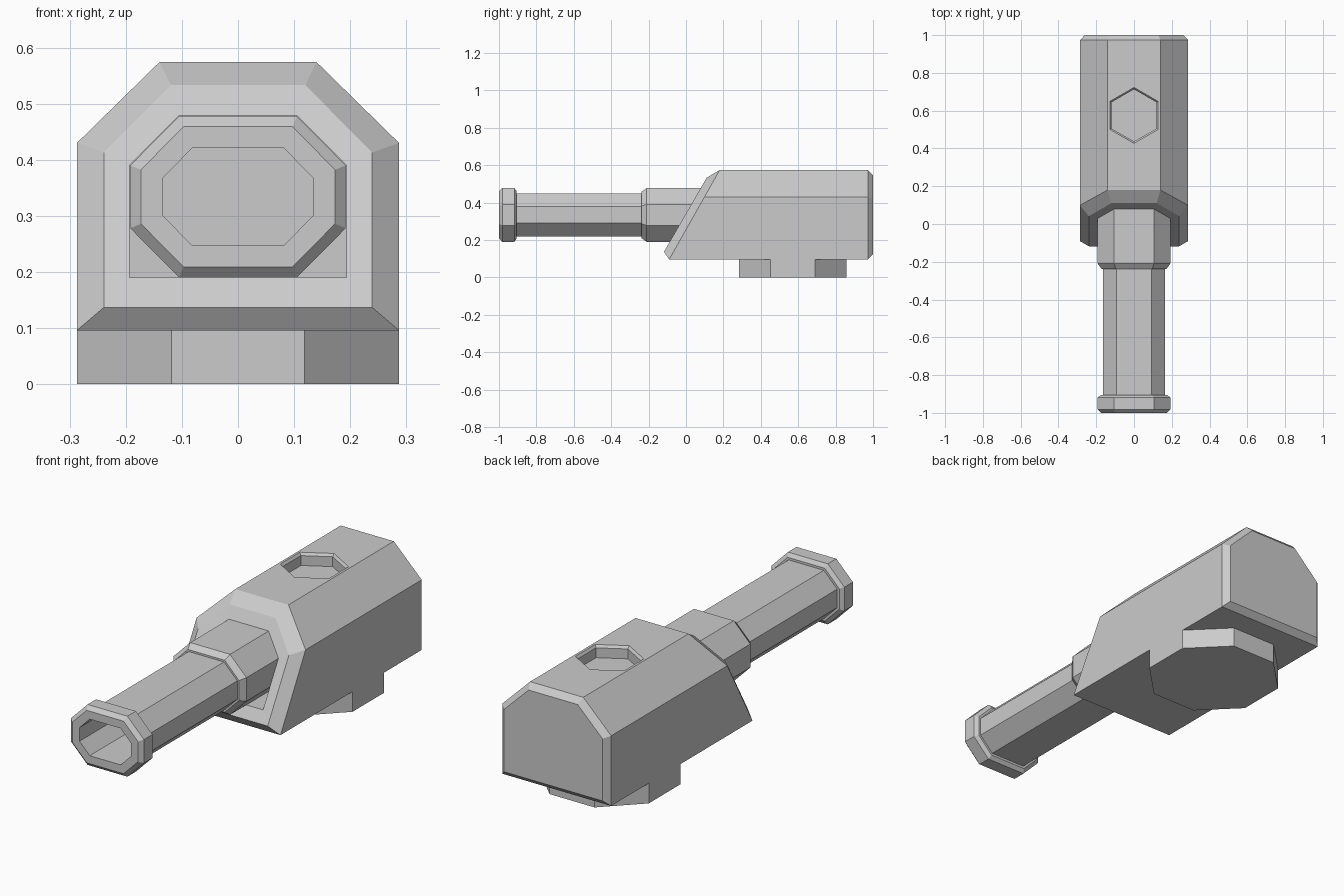
import bpy, bmesh, math
from mathutils import Vector

if "Cube" in bpy.data.objects:
    bpy.data.objects.remove(bpy.data.objects["Cube"])


def loft(name, rings):
    """Skin closed rings of equal length together and cap both ends."""
    bm = bmesh.new()
    loops = [[bm.verts.new(p) for p in ring] for ring in rings]
    for a, b in zip(loops, loops[1:]):
        n = len(a)
        for i in range(n):
            j = (i + 1) % n
            bm.faces.new((a[i], a[j], b[j], b[i]))
    bm.faces.new(loops[0])
    bm.faces.new(loops[-1])
    bmesh.ops.recalc_face_normals(bm, faces=bm.faces)
    mesh = bpy.data.meshes.new(name)
    bm.to_mesh(mesh)
    bm.free()
    obj = bpy.data.objects.new(name, mesh)
    bpy.context.collection.objects.link(obj)
    return obj


def hull_ring(w, t, z0, zc, z1, y, slope=0.0):
    """Box section with chamfered top; y is taken at z0 and leans by slope."""
    pts = [(w, z0), (w, zc), (t, z1), (-t, z1), (-w, zc), (-w, z0)]
    return [(x, y + slope * (z - z0), z) for x, z in pts]


def barrel_ring(d, y):
    """Wide octagon section, offset inward by d."""
    a, b = 0.192 - d, 0.144 - d
    k = d * math.tan(math.pi / 8)
    fx, fz = 0.105 - k, 0.056 - k
    pts = [(a, -fz), (a, fz), (fx, b), (-fx, b), (-a, fz), (-a, -fz), (-fx, -b), (fx, -b)]
    return [(x, y, 0.334 + z) for x, z in pts]


def disc_ring(n, r, y, z, turn):
    return [(r * math.cos(turn + math.tau * i / n),
             y + r * math.sin(turn + math.tau * i / n), z) for i in range(n)]


# Turret hull: bevelled back, leaning front with a window recess
hull = loft("turret_hull", [
    hull_ring(0.260, 0.129, 0.123, 0.419, 0.547, 1.0),
    hull_ring(0.287, 0.140, 0.096, 0.430, 0.574, 0.973),
    hull_ring(0.287, 0.140, 0.096, 0.430, 0.574, -0.09, 0.565),
    hull_ring(0.239, 0.120, 0.137, 0.413, 0.533, -0.118, 0.577),
    hull_ring(0.193, 0.105, 0.190, 0.391, 0.479, -0.087, 0.577),
    hull_ring(0.193, 0.105, 0.190, 0.391, 0.479, 0.085),
])

# Hexagonal hatch recess in the roof
cutter = loft("hatch_cutter", [
    disc_ring(6, r, 0.575, z, math.pi / 2)
    for r, z in ((0.138, 0.515), (0.138, 0.562), (0.148, 0.574), (0.148, 0.65))])
cutter.hide_render = True
mod = hull.modifiers.new("hatch", "BOOLEAN")
mod.operation = "DIFFERENCE"
mod.solver = "EXACT"
mod.object = cutter
bpy.context.view_layer.objects.active = hull
bpy.ops.object.modifier_apply(modifier="hatch")
bpy.data.objects.remove(cutter)

# Barrel: sleeve, tube, muzzle ring and bore
loft("barrel", [barrel_ring(d, y) for d, y in (
    (0, 0.09), (0, -0.21), (0.02, -0.238), (0.029, -0.238),
    (0.029, -0.905), (0.018, -0.905), (0, -0.918), (0, -0.982),
    (0.019, -1.0), (0.057, -1.0), (0.057, -0.65))])

# Octagonal turning base
base_r = 0.287 / math.cos(math.pi / 8)
loft("turning_base", [disc_ring(8, base_r, 0.571, z, math.pi / 8) for z in (0, 0.096)])
